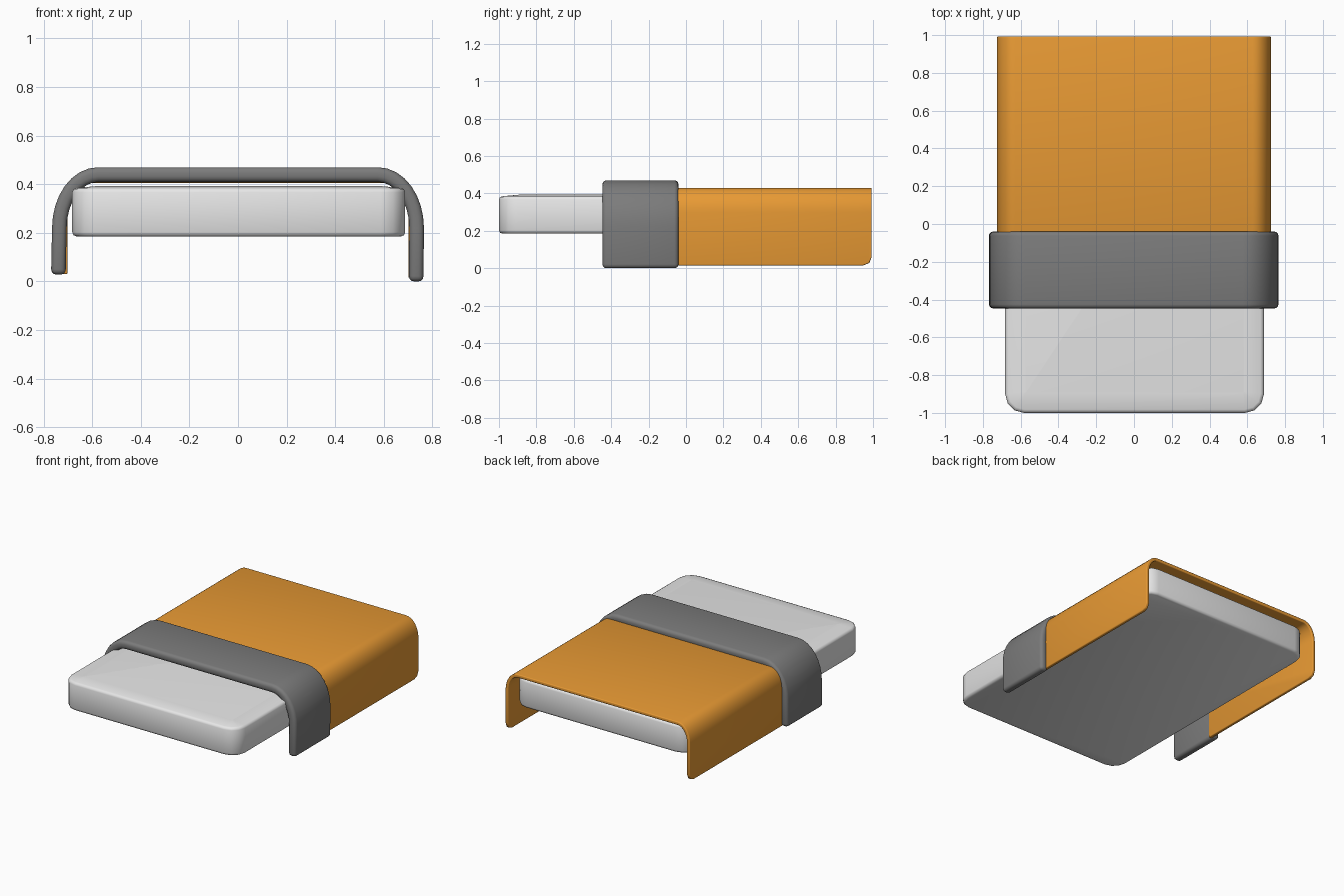
import bpy, bmesh, math

cube = bpy.data.objects.get("Cube")
if cube:
    bpy.data.objects.remove(cube, do_unlink=True)


def material(name, rgb):
    m = bpy.data.materials.new(name)
    m.use_nodes = True
    m.diffuse_color = (*rgb, 1)
    m.node_tree.nodes["Principled BSDF"].inputs["Base Color"].default_value = (*rgb, 1)
    return m


WHITE = material("white", (0.8, 0.8, 0.8))
ORANGE = material("orange", (0.8, 0.32, 0.034))
GREY = material("grey", (0.20, 0.20, 0.20))


def finish(bm, name, mat):
    me = bpy.data.meshes.new(name)
    bm.to_mesh(me)
    bm.free()
    ob = bpy.data.objects.new(name, me)
    bpy.context.collection.objects.link(ob)
    me.materials.append(mat)
    return ob


def smooth(ob, angle):
    bpy.ops.object.select_all(action='DESELECT')
    ob.select_set(True)
    bpy.context.view_layer.objects.active = ob
    bpy.ops.object.shade_smooth_by_angle(angle=math.radians(angle))


def arch(half, top, rx, rz, left_tip, right_tip, steps=8):
    """Centreline of a draped cloth: side, elliptical corner, flat top, and back down."""
    corner = []
    for i in range(steps + 1):
        a = math.pi / 2 * i / steps
        corner.append((half - rx + rx * math.cos(a), top - rz + rz * math.sin(a)))
    return ([left_tip] + [(-x, z) for x, z in corner]
            + corner[::-1] + [right_tip])


def draped_sheet(name, path, y0, y1, thick, round_edge, mat, corner_cut=0):
    bm = bmesh.new()
    rows = [[bm.verts.new((x, y, z)) for x, z in path] for y in (y0, y1)]
    for i in range(len(path) - 1):
        bm.faces.new((rows[0][i], rows[0][i + 1], rows[1][i + 1], rows[1][i]))
    if corner_cut:  # clipped lower corners at the back
        bmesh.ops.bevel(bm, geom=[rows[1][0], rows[1][-1]], offset=corner_cut,
                        segments=2, profile=0.5, affect='VERTICES')
    bmesh.ops.recalc_face_normals(bm, faces=bm.faces[:])
    ob = finish(bm, name, mat)
    sol = ob.modifiers.new("thickness", 'SOLIDIFY')
    sol.thickness, sol.offset = thick, 0
    bev = ob.modifiers.new("soft_edges", 'BEVEL')
    bev.width, bev.segments = round_edge, 3
    bev.limit_method, bev.angle_limit = 'ANGLE', math.radians(60)
    smooth(ob, 50)
    return ob


# Mattress: rounded slab with a slightly crowned top
X, Y0, Y1, Z0, Z1 = 0.685, -1.0, 0.955, 0.185, 0.385
bm = bmesh.new()
bmesh.ops.create_cube(bm, size=1)
for v in bm.verts:
    v.co = (v.co.x * 2 * X + 0.003, (Y0 + Y1) / 2 + v.co.y * (Y1 - Y0),
            (Z0 + Z1) / 2 + v.co.z * (Z1 - Z0))
upright = [e for e in bm.edges if abs(e.verts[0].co.z - e.verts[1].co.z) > 0.1]
bmesh.ops.bevel(bm, geom=upright, offset=0.1, segments=3, profile=0.5, affect='EDGES')
rims = [e for e in bm.edges if abs(e.verts[0].co.z - e.verts[1].co.z) < 0.001]
bmesh.ops.bevel(bm, geom=rims, offset=0.018, segments=2, profile=0.5, affect='EDGES')
bm.normal_update()
top = max(bm.faces, key=lambda f: f.calc_center_median().z)
bmesh.ops.inset_region(bm, faces=[top], thickness=0.09, depth=0.008)
mattress = finish(bm, "mattress", WHITE)
smooth(mattress, 50)

# Blanket hanging over both sides
draped_sheet("blanket",
             arch(0.713, 0.418, 0.085, 0.12, (-0.713, 0.03), (0.713, 0.015)),
             -0.07, 0.993, 0.024, 0.006, ORANGE, corner_cut=0.045)

# Thick turned-down band at the head end of the blanket
draped_sheet("blanket_fold",
             arch(0.735, 0.44, 0.16, 0.22, (-0.739, 0.028), (0.733, 0.0)),
             -0.447, -0.04, 0.06, 0.022, GREY)
